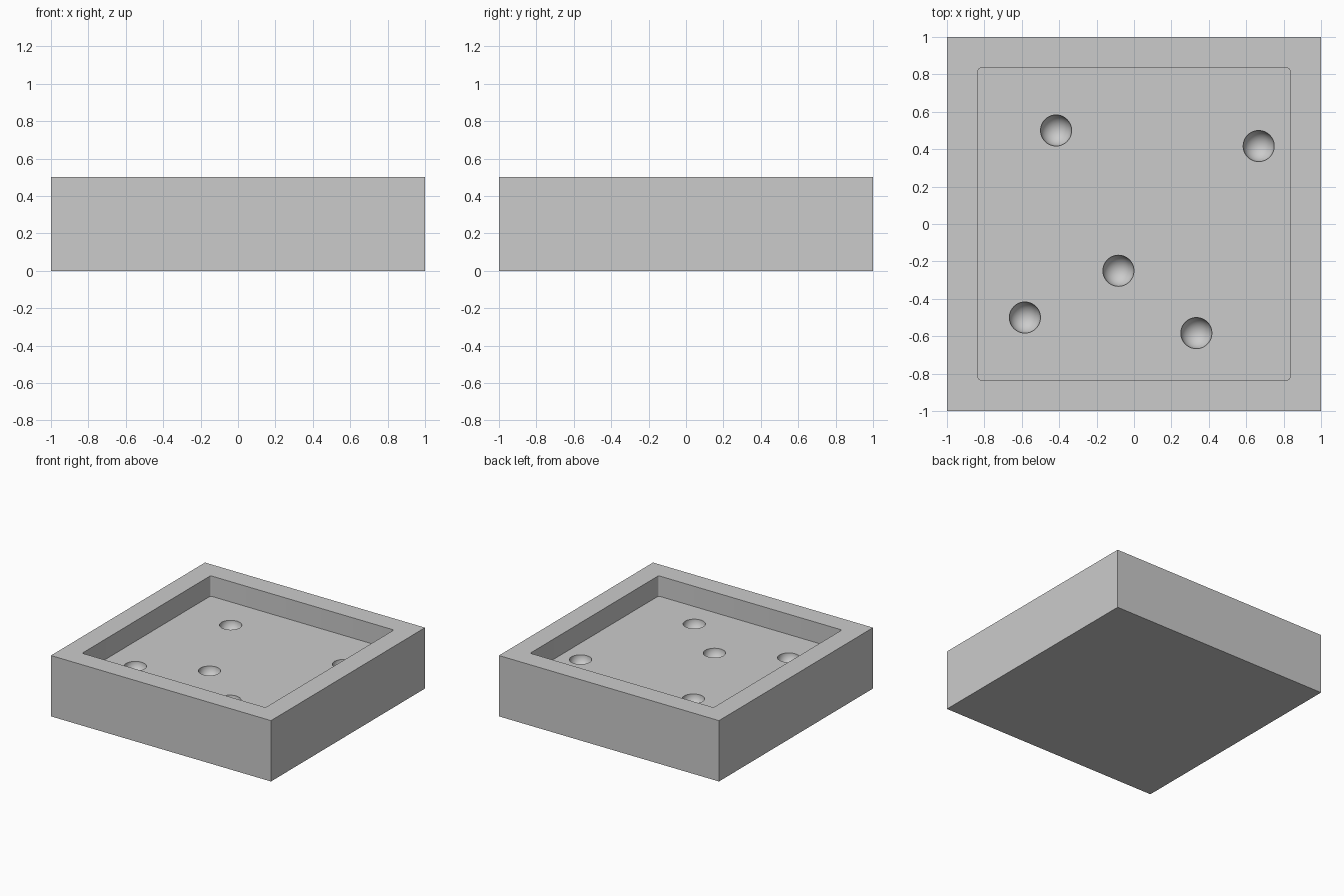
import bpy
import bmesh

cube = bpy.data.objects.get("Cube")
if cube:
    bpy.data.objects.remove(cube, do_unlink=True)

UNIT = 1 / 12            # design module
HEIGHT = 6 * UNIT
FLOOR = 4 * UNIT         # level of the recessed floor
DIMPLES = [(-5, 6), (8, 5), (-1, -3), (-7, -6), (4, -7)]

# One plain grey
grey = bpy.data.materials.new("plain_grey")
grey.use_nodes = True
colour = (0.6, 0.6, 0.6, 1)
grey.diffuse_color = colour
grey.node_tree.nodes["Principled BSDF"].inputs["Base Color"].default_value = colour


def finish(name, bm):
    mesh = bpy.data.meshes.new(name)
    bm.to_mesh(mesh)
    bm.free()
    mesh.materials.append(grey)
    obj = bpy.data.objects.new(name, mesh)
    bpy.context.collection.objects.link(obj)
    return obj


def box(name, half, bottom, top, corner=0):
    bm = bmesh.new()
    bmesh.ops.create_cube(bm, size=2)
    for v in bm.verts:
        v.co = (v.co.x * half, v.co.y * half, top if v.co.z > 0 else bottom)
    if corner:
        upright = [e for e in bm.edges
                   if abs(e.verts[0].co.z - e.verts[1].co.z) > 0.01]
        bmesh.ops.bevel(bm, geom=upright, offset=corner, segments=4,
                        profile=0.5, affect='EDGES')
    return finish(name, bm)


def ball(name, x, y, z, radius):
    bm = bmesh.new()
    bmesh.ops.create_uvsphere(bm, u_segments=48, v_segments=25, radius=radius)
    bmesh.ops.translate(bm, verts=bm.verts, vec=(x, y, z))
    return finish(name, bm)


def carve(target, cutter):
    """Cut one solid out of another and discard the cutter."""
    cutter.hide_render = True
    mod = target.modifiers.new("cut", 'BOOLEAN')
    mod.operation = 'DIFFERENCE'
    mod.solver = 'EXACT'
    mod.object = cutter
    bpy.context.view_layer.objects.active = target
    bpy.ops.object.modifier_apply(modifier=mod.name)
    bpy.data.objects.remove(cutter, do_unlink=True)


# Square block with a shallow square recess
tray = box("tray", 1, 0, HEIGHT)
carve(tray, box("recess_cutter", 10 * UNIT, FLOOR, HEIGHT + UNIT, corner=0.012))

# Hemispherical dimples scattered over the floor
for x, y in DIMPLES:
    carve(tray, ball("dimple_cutter", x * UNIT, y * UNIT, FLOOR, UNIT))

# Smooth dimples, crisp block edges
bpy.ops.object.select_all(action='DESELECT')
tray.select_set(True)
bpy.context.view_layer.objects.active = tray
bpy.ops.object.shade_smooth_by_angle(angle=0.52)
